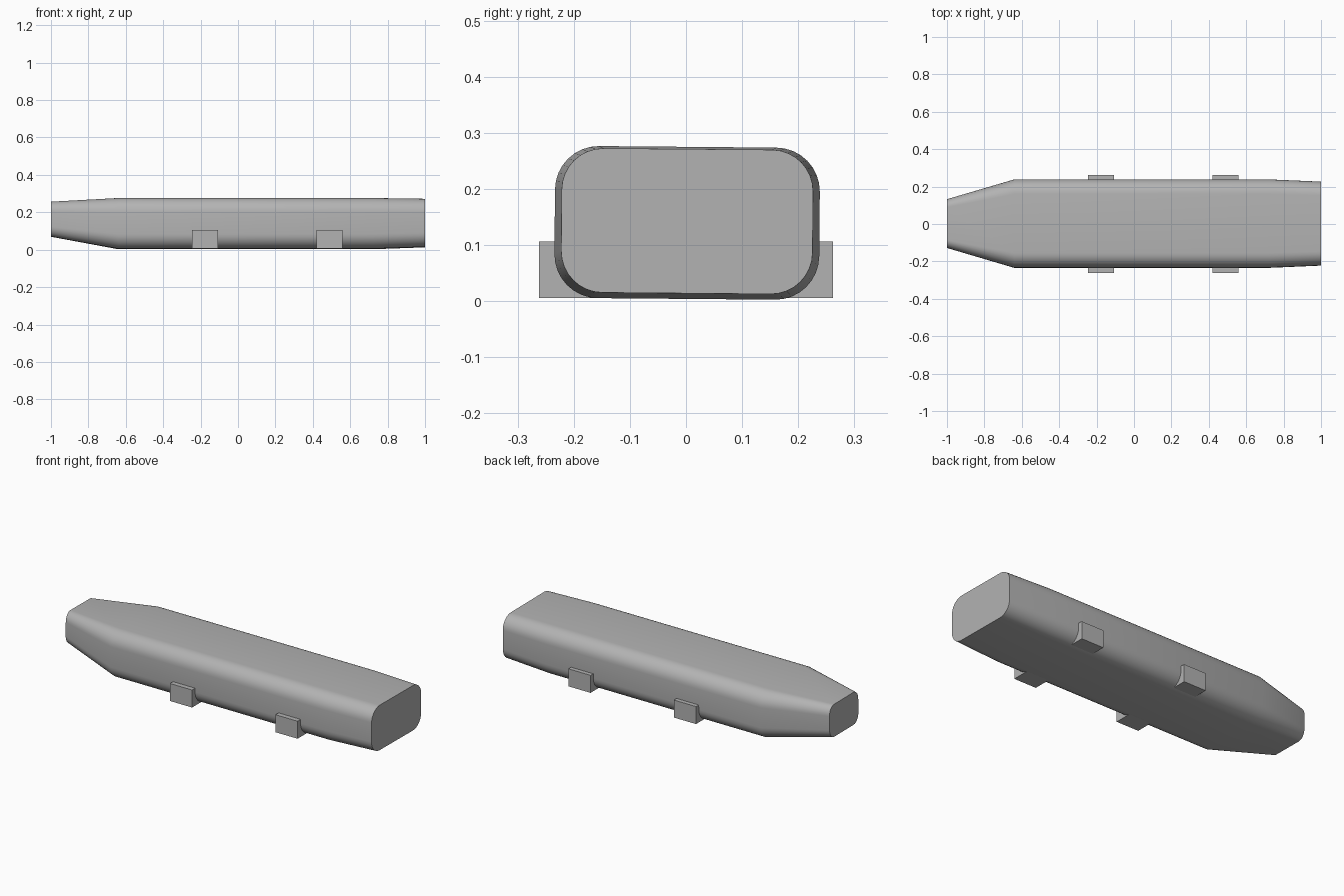
import bpy, bmesh, math
from mathutils import Matrix

cube = bpy.data.objects.get("Cube")
if cube:
    bpy.data.objects.remove(cube, do_unlink=True)

# Single plain grey
GREY = (0.45, 0.45, 0.45, 1)
grey = bpy.data.materials.new("plain grey")
grey.use_nodes = True
grey.diffuse_color = GREY
grey.node_tree.nodes["Principled BSDF"].inputs["Base Color"].default_value = GREY


def add_object(name, bm):
    bmesh.ops.recalc_face_normals(bm, faces=bm.faces)
    mesh = bpy.data.meshes.new(name)
    bm.to_mesh(mesh)
    bm.free()
    mesh.materials.append(grey)
    obj = bpy.data.objects.new(name, mesh)
    bpy.context.collection.objects.link(obj)
    return obj


def rounded_section(bm, x, half_width, bottom, top, ry, rz, steps=8):
    """Ring of vertices forming a rounded rectangle across the body."""
    ring = []
    mid, half_height = (bottom + top) / 2, (top - bottom) / 2
    corners = [(1, 1), (-1, 1), (-1, -1), (1, -1)]
    for quarter, (sy, sz) in enumerate(corners):
        for i in range(steps + 1):
            a = (quarter + i / steps) * math.pi / 2
            y = sy * (half_width - ry) + ry * math.cos(a)
            z = mid + sz * (half_height - rz) + rz * math.sin(a)
            ring.append(bm.verts.new((x, y, z)))
    return ring


# Body: tapered nose, straight middle, slightly drawn-in tail
sections = [
    (-1.0, 0.13, 0.07, 0.256, 0.043, 0.053),
    (-0.64, 0.236, 0.004, 0.275, 0.078, 0.078),
    (0.72, 0.236, 0.004, 0.275, 0.078, 0.078),
    (1.0, 0.224, 0.014, 0.271, 0.074, 0.074),
]
bm = bmesh.new()
rings = [rounded_section(bm, *s) for s in sections]
for a, b in zip(rings, rings[1:]):
    for i in range(len(a)):
        j = (i + 1) % len(a)
        bm.faces.new((a[i], a[j], b[j], b[i]))
bm.faces.new(rings[0])
bm.faces.new(rings[-1])

# The body leans very slightly to one side
centre = (0, 0, 0.14)
bmesh.ops.rotate(bm, verts=bm.verts, cent=centre, matrix=Matrix.Rotation(math.radians(-0.5), 3, "X"))
bmesh.ops.translate(bm, verts=bm.verts, vec=(0, 0.002, 0))
body = add_object("body", bm)
bpy.context.view_layer.objects.active = body
body.select_set(True)
bpy.ops.object.shade_smooth_by_angle(angle=math.radians(30))

# Four side blocks along the lower edges
for end, x in (("nose", -0.177), ("tail", 0.49)):
    for side, sy in (("left", 1), ("right", -1)):
        bm = bmesh.new()
        bmesh.ops.create_cube(bm, size=1)
        bmesh.ops.scale(bm, verts=bm.verts, vec=(0.14, 0.1, 0.1))
        bmesh.ops.translate(bm, verts=bm.verts, vec=(x, sy * 0.212, 0.056))
        add_object(f"{end}_{side}_block", bm)
